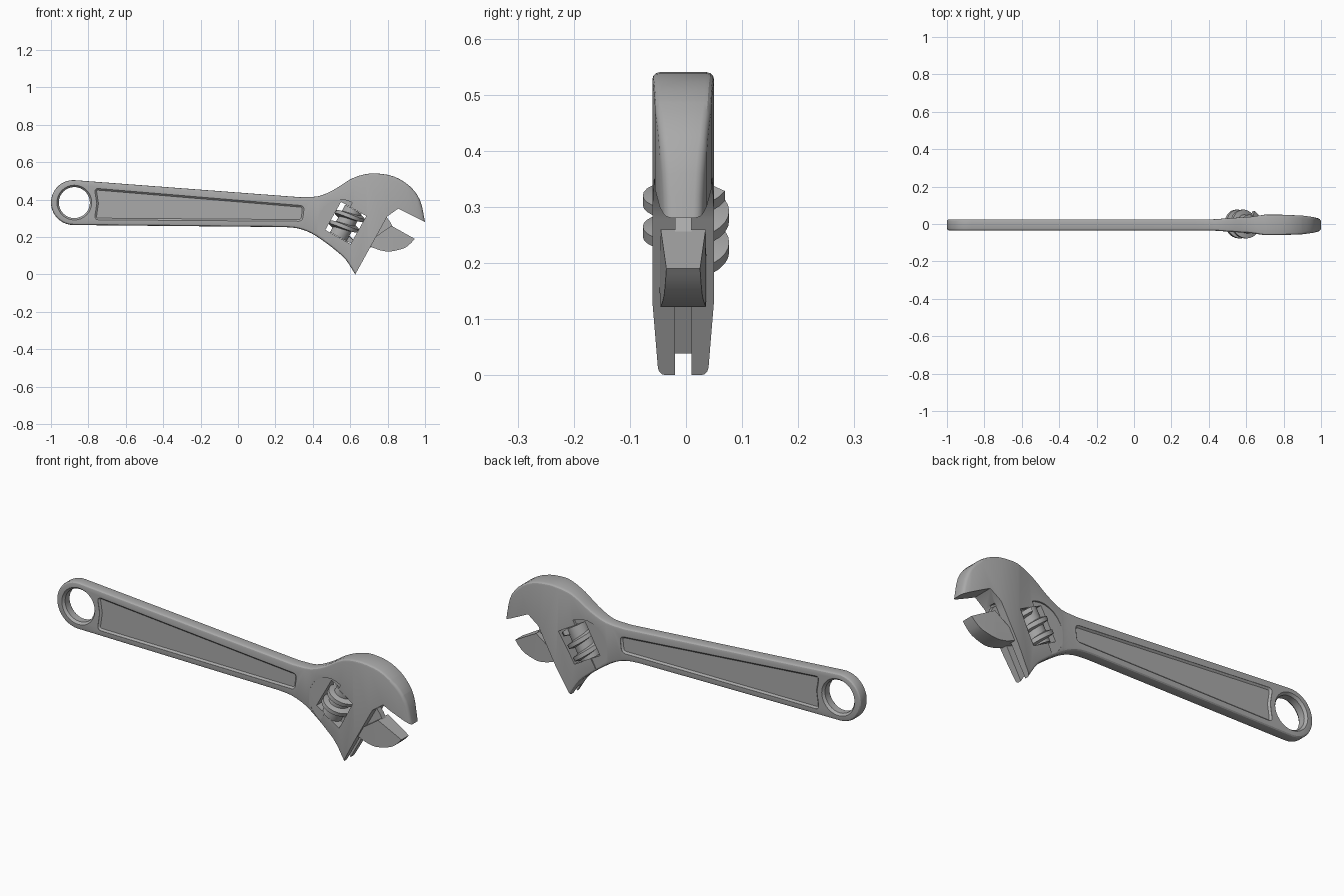
import bpy, bmesh
from math import sin, cos, pi, radians
from mathutils import Matrix, Vector

if "Cube" in bpy.data.objects:
    bpy.data.objects.remove(bpy.data.objects["Cube"])

steel = bpy.data.materials.new("grey_steel")
steel.use_nodes = True
steel.diffuse_color = (0.4, 0.4, 0.4, 1)
steel.node_tree.nodes["Principled BSDF"].inputs["Base Color"].default_value = (0.4, 0.4, 0.4, 1)

TILT = radians(29.2)      # lean of the rail and worm screw
MID = -0.005              # middle plane of the wrench body
HALF = 0.055              # greatest half thickness


def finish(bm, name):
    bmesh.ops.recalc_face_normals(bm, faces=bm.faces)
    mesh = bpy.data.meshes.new(name)
    bm.to_mesh(mesh)
    bm.free()
    ob = bpy.data.objects.new(name, mesh)
    bpy.context.collection.objects.link(ob)
    mesh.materials.append(steel)
    return ob


def prism(pts, y0, y1):
    """Extrude an x-z outline from y0 to y1."""
    bm = bmesh.new()
    face = bm.faces.new([bm.verts.new((x, y0, z)) for x, z in pts])
    new = bmesh.ops.extrude_face_region(bm, geom=[face])["geom"]
    verts = [g for g in new if isinstance(g, bmesh.types.BMVert)]
    bmesh.ops.translate(bm, verts=verts, vec=(0, y1 - y0, 0))
    bmesh.ops.recalc_face_normals(bm, faces=bm.faces)
    return bm


def smooth(pts, n=3):
    """Catmull-Rom points through a path."""
    p = [Vector(q) for q in pts]
    p = [2 * p[0] - p[1]] + p + [2 * p[-1] - p[-2]]
    out = []
    for a, b, c, d in zip(p, p[1:], p[2:], p[3:]):
        for i in range(n):
            t = i / n
            out.append(0.5 * (2 * b + (c - a) * t + (2 * a - 5 * b + 4 * c - d) * t * t
                              + (3 * b - a - 3 * c + d) * t ** 3))
    return [tuple(v) for v in out] + [tuple(p[-2])]


def interp(table, x):
    for (x0, v0), (x1, v1) in zip(table, table[1:]):
        if x <= x1:
            return v0 + (v1 - v0) * max(0, (x - x0) / (x1 - x0))
    return table[-1][1]


def set_thickness(bm, table):
    """Slice at the table stations and draw the side faces in to match."""
    for x, _ in table[1:-1]:
        bmesh.ops.bisect_plane(bm, geom=bm.verts[:] + bm.edges[:] + bm.faces[:],
                               plane_co=(x, 0, 0), plane_no=(1, 0, 0), dist=1e-5)
    for v in bm.verts:
        drop = table_max(table) - interp(table, v.co.x)
        v.co.y -= drop if v.co.y > 0 else -drop


def table_max(table):
    return max(v for _, v in table)


def cut(ob, cutter):
    mod = ob.modifiers.new("cut", "BOOLEAN")
    mod.operation = "DIFFERENCE"
    mod.solver = "EXACT"
    mod.object = cutter
    bpy.context.view_layer.objects.active = ob
    bpy.ops.object.modifier_apply(modifier=mod.name)
    bpy.data.objects.remove(cutter)


def tilted_box(name, centre, size):
    bm = bmesh.new()
    bmesh.ops.create_cube(bm, size=1)
    bmesh.ops.scale(bm, vec=size, verts=bm.verts)
    bmesh.ops.rotate(bm, matrix=Matrix.Rotation(TILT, 3, "Y"), verts=bm.verts)
    bmesh.ops.translate(bm, vec=centre, verts=bm.verts)
    return finish(bm, name)


# Body: handle with a round end, neck and fixed jaw
eye_x, eye_z, eye_r = -0.88, 0.384, 0.12
arc = [(eye_x + eye_r * cos(a), eye_z + eye_r * sin(a))
       for a in [radians(85.5 + 185 * i / 20) for i in range(21)]]
under = smooth([(0.25, 0.253), (0.32, 0.246), (0.39, 0.221), (0.46, 0.176),
                (0.52, 0.13), (0.575, 0.08), (0.627, 0)])
inner_jaw = [(0.798, 0.31), (0.857, 0.352)]
crown = smooth([(1, 0.28), (0.974, 0.395), (0.92, 0.47), (0.835, 0.523), (0.734, 0.54),
                (0.66, 0.531), (0.595, 0.505), (0.515, 0.454), (0.43, 0.418), (0.33, 0.413)])
outline = arc + under + inner_jaw + crown
bm = prism(outline, -HALF, HALF)

# Rounded rim, leaving the jaw and rail edges crisp
first, last = len(arc) + len(under) - 1, len(arc) + len(under) + len(inner_jaw)
crisp = [Vector(outline[i]) for i in range(first, last + 1)]


def is_crisp(v):
    return any((Vector((v.co.x, v.co.z)) - c).length < 1e-5 for c in crisp)


rim = [e for e in bm.edges
       if abs(e.verts[0].co.y - e.verts[1].co.y) < 1e-6
       and not all(is_crisp(v) for v in e.verts)]
bmesh.ops.bevel(bm, geom=rim, offset=0.013, segments=3, profile=0.5,
                affect="EDGES", clamp_overlap=False)
set_thickness(bm, [(-1, 0.03), (0.42, 0.03), (0.627, 0.044), (0.7, HALF), (0.78, HALF),
                   (0.9, 0.05), (0.96, 0.042), (1, 0.031)])
body = finish(bm, "wrench_body")

# Hanging hole with flared edges
bm = bmesh.new()
rings = []
for y, r in [(-0.05, 0.11), (-0.018, 0.083), (0.018, 0.083), (0.05, 0.11)]:
    rings.append([bm.verts.new((eye_x + 0.005 + r * cos(a), y, eye_z + r * sin(a)))
                  for a in [2 * pi * i / 32 for i in range(32)]])
for lo, hi in zip(rings, rings[1:]):
    for i in range(32):
        j = (i + 1) % 32
        bm.faces.new((lo[i], lo[j], hi[j], hi[i]))
bm.faces.new(rings[0])
bm.faces.new(rings[-1])
cut(body, finish(bm, "hole_cutter"))

# Sunken panel with sloped walls, and a scoop beside the screw, on both sides
panel = [(-0.768, 0.292), (0.345, 0.284), (0.355, 0.367), (-0.768, 0.461), (-0.755, 0.38)]
scoop = [(0.55 + 0.125 * cos(a), 0.275 + 0.125 * sin(a))
         for a in [pi - TILT - pi / 2 + pi * i / 14 for i in range(15)]]
for side in (-1, 1):
    bm = prism(panel, side * 0.029, side * 0.06)
    corners = [e for e in bm.edges if abs(e.verts[0].co.y - e.verts[1].co.y) > 0.01
               and e.verts[0].co.x != e.verts[1].co.x + 1
               and abs(e.verts[0].co.z - 0.38) > 0.01]
    bmesh.ops.bevel(bm, geom=corners, offset=0.02, segments=3, profile=0.5, affect="EDGES")
    bm.normal_update()
    floor = [f for f in bm.faces if all(abs(v.co.y - side * 0.029) < 1e-5 for v in f.verts)]
    bmesh.ops.inset_region(bm, faces=floor, thickness=0.009)
    for v in {v for f in floor for v in f.verts}:
        v.co.y = side * 0.021
    cut(body, finish(bm, "panel_cutter"))
    cut(body, finish(prism(scoop, side * 0.0305, side * 0.08), "scoop_cutter"))

# Screw window and rail slot
screw_at = (0.5765, 0, 0.275)
cut(body, tilted_box("window_cutter", screw_at, (0.155, 0.3, 0.172)))
along = 0.155
cut(body, tilted_box("slot_cutter", (0.627 + along * sin(TILT), 0, along * cos(TILT)),
                     (0.08, 0.03, 0.41)))
body.location.y = MID

# Sliding jaw and its guide rib
jaw_outline = [(0.82, 0.26), (0.737, 0.203), (0.709, 0.148)] + smooth(
    [(0.755, 0.13), (0.81, 0.122), (0.885, 0.139), (0.92, 0.163), (0.945, 0.19)])
bm = prism(jaw_outline, -0.042, 0.042)
set_thickness(bm, [(0.7, 0.042), (0.82, 0.04), (0.945, 0.03)])
jaw = finish(bm, "sliding_jaw")
jaw.location.y = MID
rib_outline = [(0.675, 0.16), (0.71, 0.145), (0.78, 0.15), (0.83, 0.25),
               (0.814, 0.28), (0.797, 0.303), (0.76, 0.314)]
rib = finish(prism(rib_outline, -0.0145, 0.0145), "jaw_guide_rib")
rib.location.y = MID

# Worm screw: core plus a swept helical thread
bm = bmesh.new()
bmesh.ops.create_cone(bm, cap_ends=True, segments=32, radius1=0.05, radius2=0.05, depth=0.168)
pitch, turns, steps = 0.064, 2.2, 28
count = int(turns * steps)
previous = None
for i in range(count + 1):
    a = 2 * pi * i / steps
    z = pitch * (i - count / 2) / steps
    ring = [bm.verts.new((r * cos(a), r * sin(a), z + dz))
            for r, dz in [(0.045, -0.017), (0.077, -0.01), (0.077, 0.01), (0.045, 0.017)]]
    if previous:
        for k in range(4):
            n = (k + 1) % 4
            bm.faces.new((previous[k], previous[n], ring[n], ring[k]))
    if i in (0, count):
        bm.faces.new(ring)
    previous = ring
screw = finish(bm, "worm_screw")
screw.location = screw_at
screw.rotation_euler.y = TILT

# Smooth curved areas, keep the edges crisp
bpy.ops.object.select_all(action="DESELECT")
for ob in (body, jaw, rib, screw):
    ob.select_set(True)
bpy.context.view_layer.objects.active = body
bpy.ops.object.shade_smooth_by_angle(angle=radians(28))
